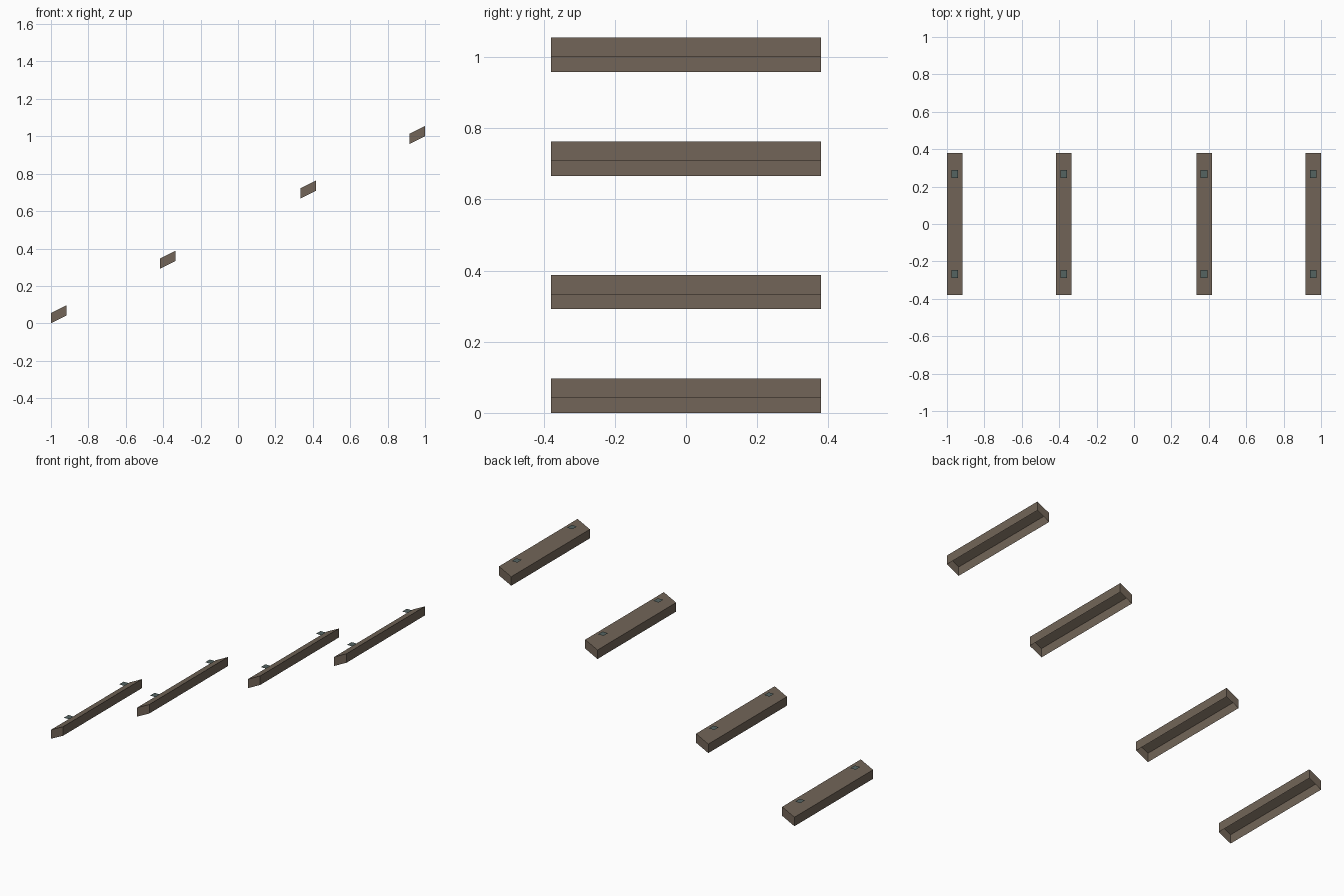
import bpy, bmesh

if "Cube" in bpy.data.objects:
    bpy.data.objects.remove(bpy.data.objects["Cube"])

def material(name, colour):
    m = bpy.data.materials.new(name)
    m.diffuse_color = (*colour, 1)
    m.use_nodes = True
    m.node_tree.nodes["Principled BSDF"].inputs["Base Color"].default_value = m.diffuse_color
    return m

WOOD = material("weathered_wood", (0.17, 0.131, 0.098))
METAL = material("grey_green_metal", (0.09, 0.125, 0.12))

WIDTH, HALF_LEN, HEIGHT, SLOPE = 0.083, 0.38, 0.055, 0.5
RISE = WIDTH * SLOPE

def finish(name, bm, mat):
    me = bpy.data.meshes.new(name)
    bm.to_mesh(me)
    bm.free()
    me.materials.append(mat)
    ob = bpy.data.objects.new(name, me)
    bpy.context.collection.objects.link(ob)

def sleeper(name, x):
    # box open underneath, sheared to follow the slope
    bm = bmesh.new()
    bmesh.ops.create_cube(bm, size=1)
    bm.normal_update()
    bottom = [f for f in bm.faces if f.normal.z < -0.5]
    bmesh.ops.delete(bm, geom=bottom, context='FACES_ONLY')
    base = (x + 1 - WIDTH / 2) * SLOPE
    for v in bm.verts:
        u = v.co.x + 0.5
        v.co = (x + v.co.x * WIDTH, v.co.y * 2 * HALF_LEN,
                base + u * RISE + (v.co.z + 0.5) * HEIGHT)
    finish(name, bm, WOOD)
    return base + RISE + HEIGHT

def rail_plate(name, x, y, z):
    # flat level plate just above the sleeper
    bm = bmesh.new()
    bmesh.ops.create_grid(bm, x_segments=1, y_segments=1, size=0.5)
    for v in bm.verts:
        v.co = (x + v.co.x * 0.036, y + v.co.y * 0.044, z)
    finish(name, bm, METAL)

# four sleepers climbing the slope, each with two plates
for i, x in enumerate((-0.9585, -0.3755, 0.3745, 0.9585), 1):
    top = sleeper(f"sleeper_{i}", x)
    for side, y in (("front", -0.267), ("back", 0.267)):
        rail_plate(f"rail_plate_{i}_{side}", x, y, top + 0.004)
